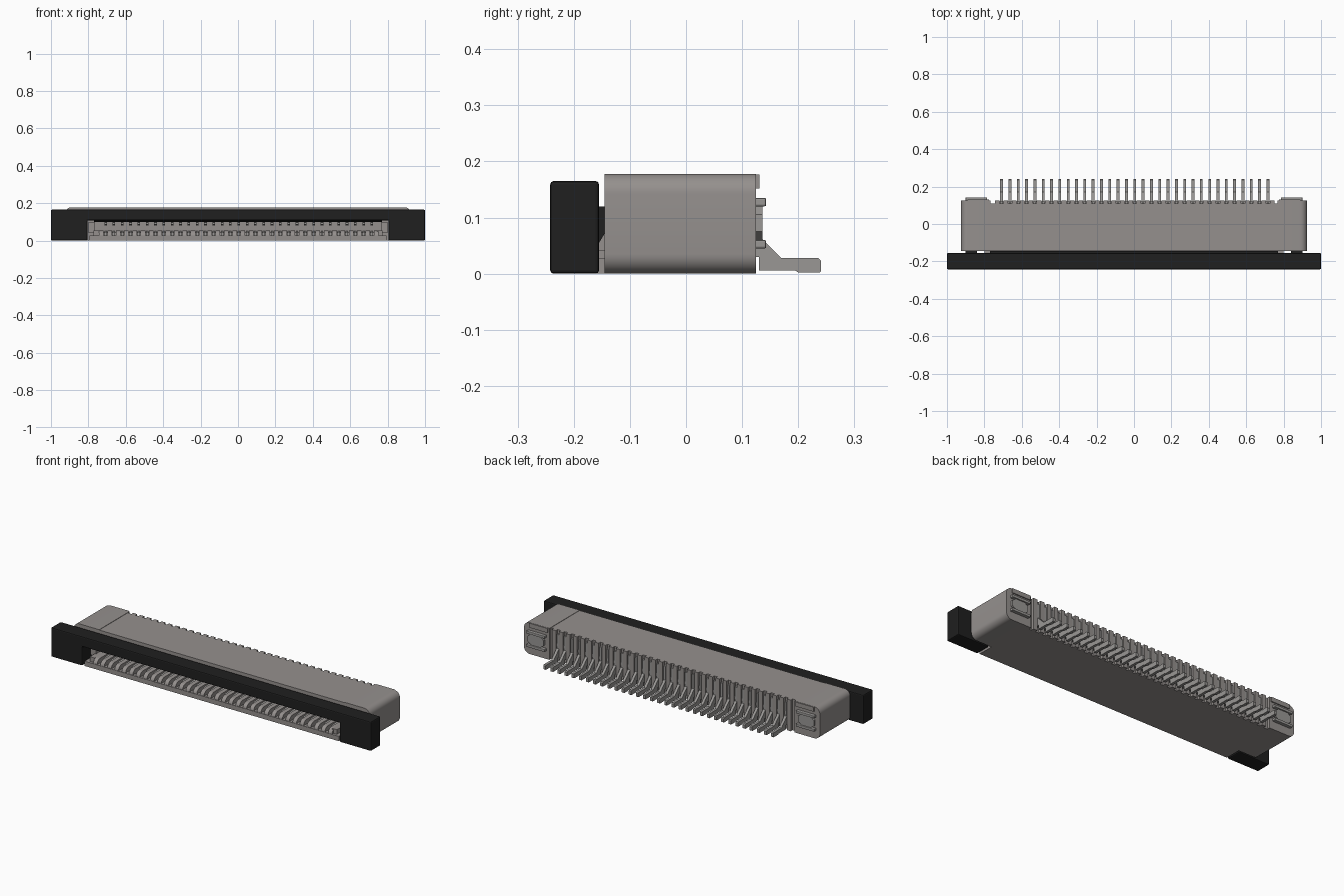
import bpy, bmesh, math

if "Cube" in bpy.data.objects:
    bpy.data.objects.remove(bpy.data.objects["Cube"], do_unlink=True)


def material(name, rgb):
    m = bpy.data.materials.new(name)
    m.use_nodes = True
    m.diffuse_color = (*rgb, 1)
    m.node_tree.nodes["Principled BSDF"].inputs["Base Color"].default_value = (*rgb, 1)
    return m


GREY = material("warm grey plastic", (0.30, 0.28, 0.27))
BLACK = material("black plastic", (0.014, 0.014, 0.014))
METAL = material("pale grey metal", (0.32, 0.31, 0.30))


def prism(name, profile, axis, spans, mat, bevel=0.0, smooth=False):
    """Extrude a profile along x (points are y, z) or y (points are x, z), once per span."""
    bm = bmesh.new()
    for lo, hi in spans:
        rings = []
        for d in (lo, hi):
            rings.append([bm.verts.new((d, a, b) if axis == "x" else (a, d, b)) for a, b in profile])
        n = len(profile)
        bm.faces.new(rings[0])
        bm.faces.new(rings[1][::-1])
        for i in range(n):
            j = (i + 1) % n
            bm.faces.new((rings[0][j], rings[0][i], rings[1][i], rings[1][j]))
    bmesh.ops.recalc_face_normals(bm, faces=bm.faces)
    mesh = bpy.data.meshes.new(name)
    bm.to_mesh(mesh)
    bm.free()
    mesh.materials.append(mat)
    ob = bpy.data.objects.new(name, mesh)
    bpy.context.collection.objects.link(ob)
    if bevel:
        mod = ob.modifiers.new("soft edges", "BEVEL")
        mod.width, mod.segments = bevel, 2
    if smooth:
        bpy.ops.object.select_all(action="DESELECT")
        ob.select_set(True)
        bpy.context.view_layer.objects.active = ob
        bpy.ops.object.shade_smooth_by_angle(angle=math.radians(35))
    return ob


def box(name, x, y, z, mat, bevel=0.0):
    rect = [(x[0], z[0]), (x[1], z[0]), (x[1], z[1]), (x[0], z[1])]
    return prism(name, rect, "y", [y], mat, bevel)


def arc(cx, cy, r, start, end, steps=8):
    angles = [math.radians(start + (end - start) * i / steps) for i in range(steps + 1)]
    return [(cx + r * math.cos(a), cy + r * math.sin(a)) for a in angles]


def mirrored(x, side):
    return tuple(sorted((side * x[0], side * x[1])))


# Contact layout
COUNT, PITCH, MID = 33, 0.0445, 0.004
centres = [MID + (i - (COUNT - 1) / 2) * PITCH for i in range(COUNT)]


def spans(width):
    return [(c - width / 2, c + width / 2) for c in centres]


gaps = [(c - PITCH + 0.010, c - 0.010) for c in centres + [centres[-1] + PITCH]]

# Housing: centre section with an open cable slot at the front
section = [(-0.145, 0), (0.109, 0), (0.109, 0.176), (-0.145, 0.176),
           (-0.145, 0.105), (-0.06, 0.105), (-0.06, 0.045), (-0.145, 0.045)]
prism("housing_centre", section, "x", [(-0.77, 0.77)], GREY)

# Comb of ribs between the contacts along the back
rib = [(0.108, 0), (0.125, 0), (0.125, 0.176), (0.108, 0.176)]
prism("rear_ribs", rib, "x", gaps, GREY)
prism("rear_bridge", [(0.108, 0.085), (0.119, 0.085), (0.119, 0.1), (0.108, 0.1)],
      "x", [(-0.73, 0.74)], GREY)

# Front tongue: floor plus rounded teeth
box("tongue_floor", (-0.795, 0.795), (-0.235, -0.144), (0, 0.027), GREY)
tooth = [(-0.06, 0.02), (-0.06, 0.053)] + arc(-0.203, 0.023, 0.030, 90, 180, 6)
prism("tongue_teeth", tooth, "x", gaps, GREY, smooth=True)

# Contacts: upper blades, lower strips, rear vertical parts and solder tails
prism("contact_blades", [(-0.17, 0.085), (-0.06, 0.08), (-0.06, 0.1), (-0.17, 0.097)],
      "x", spans(0.014), METAL)
prism("contact_strips", [(-0.2, 0.026), (-0.06, 0.026), (-0.06, 0.05), (-0.17, 0.046)],
      "x", spans(0.013), METAL)
prism("rear_contacts", [(0.108, 0.03), (0.121, 0.03), (0.121, 0.155), (0.108, 0.155)],
      "x", spans(0.012), METAL)
tail = [(0.108, 0.085), (0.126, 0.072), (0.17, 0.028), (0.236, 0.028), (0.241, 0.023),
        (0.241, 0.005), (0.238, 0.002), (0.2, 0.002), (0.194, 0.006), (0.13, 0.006),
        (0.13, 0.03), (0.108, 0.03)]
prism("solder_tails", tail, "x", spans(0.015), METAL)

for side, label in ((1, "left"), (-1, "right")):
    # Rounded end of the housing
    edge = 0.925
    r = 0.035
    outline = [(0.766, 0)] + arc(edge - r, r, r, -90, 0) + arc(edge - r, 0.178 - r, r, 0, 90)
    outline += [(0.766, 0.178)]
    outline = [(side * a, b) for a, b in outline]
    prism(label + "_housing_end", outline, "y", [(-0.145, 0.125)], GREY, smooth=True)

    # Latch at the back of the end: lip, two prongs, tapered octagonal pad
    box(label + "_rear_lip", mirrored((0.775, 0.89), side), (0.12, 0.131), (0.152, 0.177), GREY)
    for z in ((0.045, 0.06), (0.12, 0.135)):
        box(label + "_rear_prong", mirrored((0.785, 0.9), side), (0.12, 0.143), z, METAL, 0.003)
    pad = [(0.795, 0.075), (0.815, 0.06), (0.875, 0.06), (0.895, 0.075),
           (0.895, 0.105), (0.875, 0.12), (0.815, 0.12), (0.795, 0.105)]
    prism(label + "_rear_pad", [(side * a, b) for a, b in pad], "y", [(0.12, 0.136)], METAL)

    # Tongue end walls and stepped guide rails
    box(label + "_tongue_wall", mirrored((0.742, 0.772), side), (-0.22, -0.06), (0.02, 0.053), GREY)
    box(label + "_guide_rail", mirrored((0.765, 0.8), side), (-0.175, -0.06), (0.04, 0.1), GREY)

    # Slider arm reaching into the housing
    arm = [(-0.165, 0.075), (-0.155, 0.055), (-0.14, 0.08), (-0.14, 0.12), (-0.165, 0.12)]
    prism(label + "_slider_arm", arm, "x", [mirrored((0.84, 0.9), side)], BLACK)

# Slider: long bar with a foot at each end
frame = [(-1, 0), (-0.805, 0), (-0.805, 0.108), (0.805, 0.108),
         (0.805, 0), (1, 0), (1, 0.165), (-1, 0.165)]
prism("slider_bar", frame, "y", [(-0.242, -0.155)], BLACK, 0.006)
wedge = [(-0.225, 0.112), (-0.2, 0.098), (-0.08, 0.1), (-0.08, 0.104), (-0.146, 0.104),
         (-0.146, 0.12), (-0.225, 0.12)]
prism("slider_wedge", wedge, "x", [(-0.77, 0.77)], BLACK)
